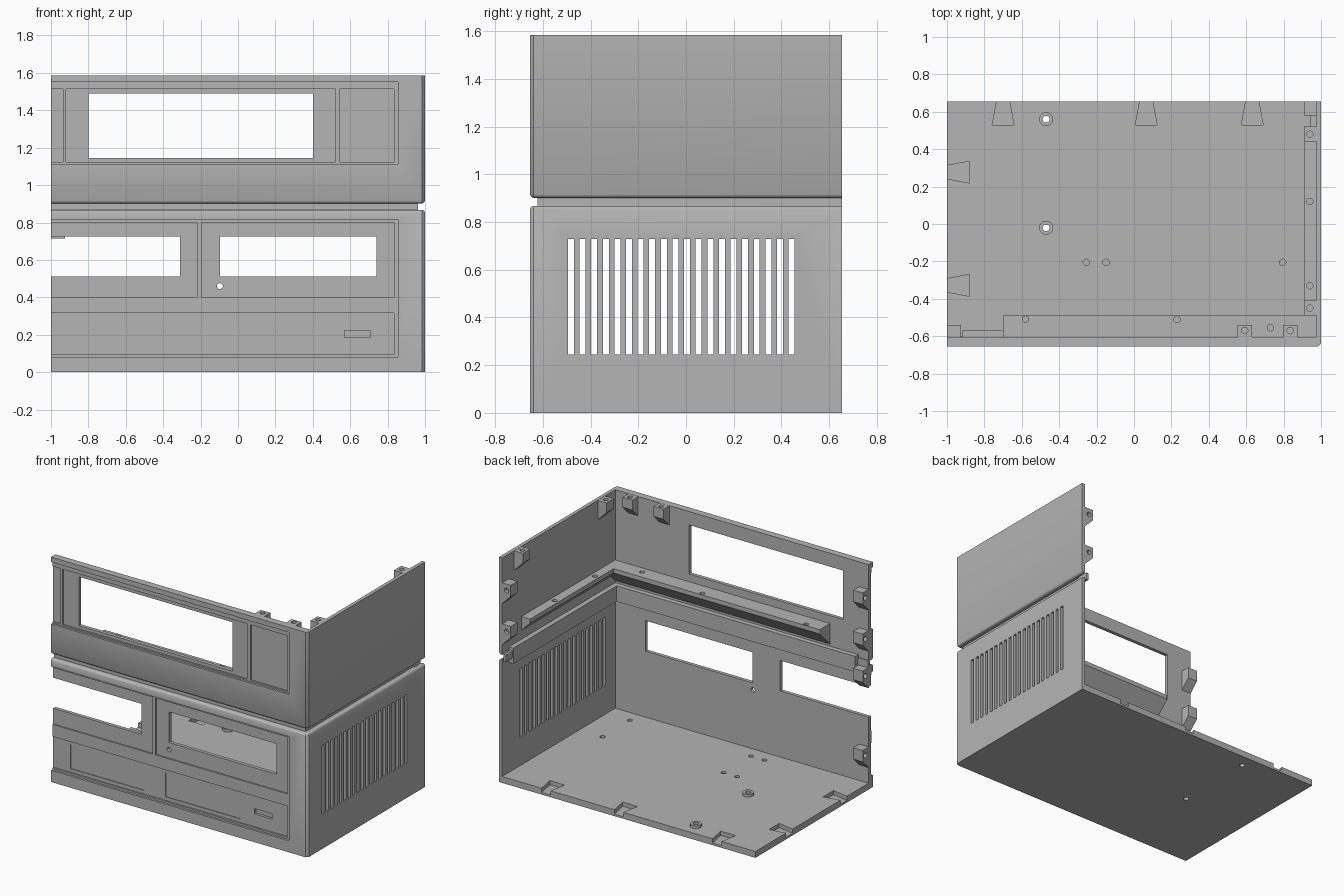
import bpy, bmesh, math
from mathutils import Vector, Matrix

if "Cube" in bpy.data.objects:
    bpy.data.objects.remove(bpy.data.objects["Cube"])

grey = bpy.data.materials.new("case_grey")
grey.diffuse_color = (0.46, 0.46, 0.46, 1)
grey.use_nodes = True
grey.node_tree.nodes["Principled BSDF"].inputs["Base Color"].default_value = grey.diffuse_color


def finish(name, bm):
    bmesh.ops.recalc_face_normals(bm, faces=bm.faces)
    me = bpy.data.meshes.new(name)
    bm.to_mesh(me)
    bm.free()
    me.materials.append(grey)
    ob = bpy.data.objects.new(name, me)
    bpy.context.collection.objects.link(ob)
    return ob


def add_prism(bm, pts, vec):
    """Closed prism: polygon pts swept along vec."""
    a = [bm.verts.new(p) for p in pts]
    b = [bm.verts.new(Vector(p) + Vector(vec)) for p in pts]
    bm.faces.new(a)
    bm.faces.new(b[::-1])
    for i in range(len(a)):
        j = (i + 1) % len(a)
        bm.faces.new((a[i], a[j], b[j], b[i]))


def add_box(bm, x0, x1, y0, y1, z0, z1):
    add_prism(bm, [(x0, y0, z0), (x1, y0, z0), (x1, y1, z0), (x0, y1, z0)], (0, 0, z1 - z0))


def add_cyl(bm, centre, r, depth, axis="Z"):
    rot = {"Z": Matrix(), "X": Matrix.Rotation(math.pi / 2, 4, "Y"),
           "Y": Matrix.Rotation(math.pi / 2, 4, "X")}[axis]
    bmesh.ops.create_cone(bm, cap_ends=True, segments=24, radius1=r, radius2=r,
                          depth=depth, matrix=Matrix.Translation(centre) @ rot)


def cut(ob, boxes=(), cyls=(), prisms=()):
    """Subtract one set of separate cutters."""
    bm = bmesh.new()
    for b in boxes:
        add_box(bm, *b)
    for c in cyls:
        add_cyl(bm, *c)
    for p in prisms:
        add_prism(bm, *p)
    cutter = finish("cutter", bm)
    cutter.hide_render = True
    mod = ob.modifiers.new("cut", "BOOLEAN")
    mod.operation, mod.solver, mod.object = "DIFFERENCE", "EXACT", cutter
    bpy.context.view_layer.objects.active = ob
    bpy.ops.object.modifier_apply(modifier=mod.name)
    bpy.data.objects.remove(cutter)


def shell(name, sections):
    """Front and right wall in one, lofted through (z, outer inset)."""
    bm = bmesh.new()
    rings = []
    for z, d in sections:
        xy = [(-1, -.655 + d), (.985 - d * .6, -.655 + d), (1 - d, -.64 + d * .6), (1 - d, .655),
              (.975, .655), (.975, -.605), (-1, -.605)]
        rings.append([bm.verts.new((x, y, z)) for x, y in xy])
    for lo, hi in zip(rings, rings[1:]):
        for i in range(7):
            j = (i + 1) % 7
            bm.faces.new((lo[i], lo[j], hi[j], hi[i]))
    bm.faces.new(rings[0][::-1])
    bm.faces.new(rings[-1])
    return finish(name, bm)


def front(x0, x1, z0, z1, y):
    """Cutter box entering the front to depth y."""
    return (x0, x1, -.75, y, z0, z1)


# Lower walls: recessed fascia, bays, openings, side vents
lower = shell("lower_walls", [(0, 0), (.853, 0), (.861, .004), (.866, .009), (.868, .015)])
cut(lower, [front(-1.1, .855, .082, .815, -.64)])
cut(lower, [front(-1.1, -.22, .40, .80, -.63), front(-.195, .835, .40, .80, -.63),
            front(-1.1, .835, .095, .315, -.63)])
cut(lower, [front(-1.1, -.31, .51, .725, -.55), front(-.095, .74, .51, .725, -.55),
            front(-.865, -.29, .12, .29, -.625), front(-.125, .455, .12, .29, -.625),
            front(.57, .705, .185, .222, -.612)],
    [((-.097, -.63, .46), .016, .2, "Y")])
vents = [(.9, 1.1, -.495 + i * .0487, -.47 + i * .0487, .245, .73) for i in range(20)]
cut(lower, vents)

# Upper walls: recessed fascia with window
upper = shell("upper_walls", [(.902, .015), (.904, .009), (.909, .004), (.917, 0), (1.585, 0)])
cut(upper, [front(-1.1, .855, 1.113, 1.55, -.64)])
cut(upper, [front(-1.1, -.935, 1.123, 1.515, -.63), front(-.92, .52, 1.123, 1.515, -.63),
            front(.545, .835, 1.123, 1.515, -.63)])
cut(upper, [front(-.80, .40, 1.145, 1.49, -.55)])

# Joining lip behind the groove
bm = bmesh.new()
add_prism(bm, [(-1, -.623, .86), (.963, -.623, .86), (.963, .655, .86), (.945, .655, .86),
               (.945, -.60, .86), (-1, -.60, .86)], (0, 0, .05))
finish("groove_core", bm)
for name, z0, z1 in (("lower_rail", .82, .866), ("upper_rail", .904, .93)):
    bm = bmesh.new()
    add_prism(bm, [(-.92, -.606, z0), (.976, -.606, z0), (.976, .58, z0), (.94, .58, z0),
                   (.94, -.57, z0), (-.92, -.57, z0)], (0, 0, z1 - z0))
    finish(name, bm)
bm = bmesh.new()
add_box(bm, -.92, .963, -.61, -.57, .86, .91)
add_box(bm, .94, .963, -.57, .58, .86, .91)
finish("middle_rail", bm)

# Floor with dovetail pockets, screw holes and two standoffs
bm = bmesh.new()
add_box(bm, -1, .98, -.61, .655, 0, .045)
floor = finish("floor", bm)
pockets = []
for x in (-.70, .065, .632):
    pockets.append(([(x - .058, .53, .015), (x + .058, .53, .015),
                     (x + .03, .68, .015), (x - .03, .68, .015)], (0, 0, .1)))
for y in (.277, -.328):
    pockets.append(([(-.88, y - .058, .015), (-.88, y + .058, .015),
                     (-1.03, y + .03, .015), (-1.03, y - .03, .015)], (0, 0, .1)))
posts = [(-.47, .56), (-.47, -.02)]
holes = [((x, y, .05), .017, .06) for x in (-.255, -.15, .795) for y in (-.205, -.51)]
cut(floor, cyls=holes + [((x, y, 0), .018, .2) for x, y in posts], prisms=pockets)
for x, y in posts:
    bm = bmesh.new()
    add_cyl(bm, (x, y, .053), .037, .024)
    post = finish("standoff", bm)
    cut(post, cyls=[((x, y, .05), .018, .2)])


def bracket(name, wall, a0, a1, depth, top, tip, holes):
    """Shelf or lug on a wall with a sloping underside."""
    prof = [(-.003, top), (depth, top), (depth, top - tip), (0, top - tip - depth),
            (-.003, top - tip - depth)]
    if wall == "front":
        pts, vec = [(a0, -.605 + d, z) for d, z in prof], (a1 - a0, 0, 0)
    else:
        pts, vec = [(.975 - d, a0, z) for d, z in prof], (0, a1 - a0, 0)
    bm = bmesh.new()
    add_prism(bm, pts, vec)
    ob = finish(name, bm)
    cut(ob, cyls=holes)


def pin(x, y, z, axis="Z", depth=.05):
    return ((x, y, z), .017, depth, axis)


# Inner shelf around the upper half
bracket("front_shelf", "front", -.70, .975, .115, 1.09, .03,
        [pin(x, y, 1.09) for x, y in ((-.58, -.51), (.23, -.51), (.73, -.555))])
bracket("side_shelf", "right", -.605, .44, .067, 1.09, .03,
        [pin(.94, y, 1.09) for y in (-.33, .12)])

# Screw lugs along the top edge
for x in (.592, .835):
    bracket("top_front_lug", "front", x - .038, x + .038, .065, 1.584, .07, [pin(x, -.57, 1.584)])
for y in (-.45, .48):
    bracket("top_side_lug", "right", y - .04, y + .04, .067, 1.584, .07, [pin(.94, y, 1.584)])

# Screw lugs along the open ends
for top in (1.41, 1.12, .86, .30):
    bracket("end_front_lug", "front", -1, -.925, .065, top, .08, [pin(-1, -.57, top - .045, "X")])
for top in (1.41, 1.12):
    bracket("end_side_lug", "right", .58, .655, .067, top, .08, [pin(.94, .655, top - .045, "Y")])

# Soft shading on the rounded edges
for ob in bpy.context.collection.objects:
    ob.select_set(True)
bpy.context.view_layer.objects.active = lower
bpy.ops.object.shade_smooth_by_angle(angle=math.radians(30))
